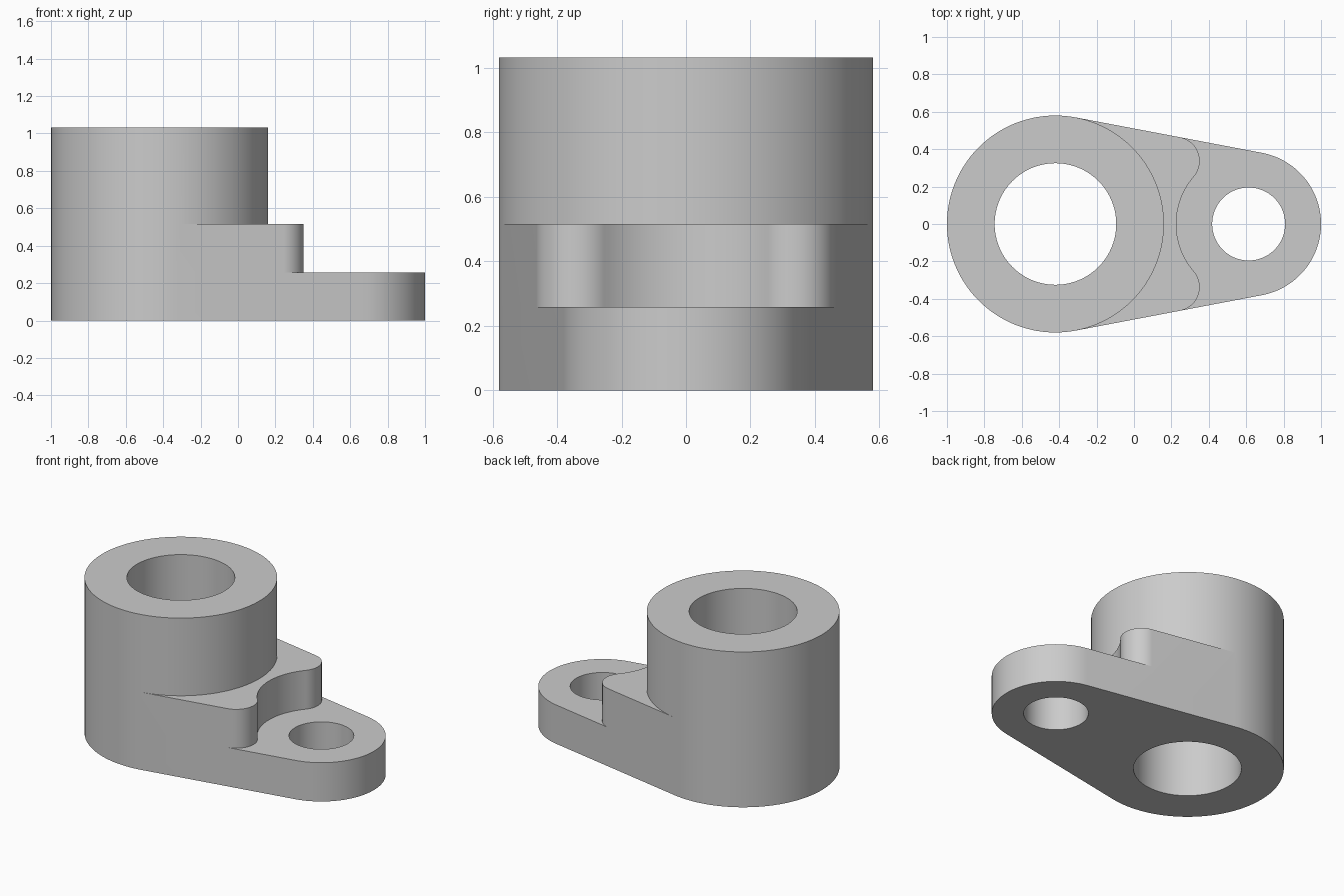
import bpy
import bmesh
from math import pi, acos, atan2, cos, sin, sqrt, ceil, radians
from mathutils import Vector

if "Cube" in bpy.data.objects:
    bpy.data.objects.remove(bpy.data.objects["Cube"], do_unlink=True)

# Main dimensions
BOSS_R, BOSS_BORE = 0.58, 0.325
EYE_R, EYE_BORE = 0.387, 0.195
BASE_Z, STEP_Z, BOSS_Z = 0.258, 0.516, 1.032
boss = Vector((-1 + BOSS_R, 0))
eye = Vector((1 - EYE_R, 0))
fillet_r = EYE_R / 3


def polar(a):
    return Vector((cos(a), sin(a)))


def arc(center, radius, a0, a1):
    n = max(4, ceil(abs(a1 - a0) / radians(3)))
    return [center + radius * polar(a0 + (a1 - a0) * i / n) for i in range(n + 1)]


def mirrored(points):
    return [Vector((p.x, -p.y)) for p in reversed(points)]


def circle(center, radius):
    return arc(center, radius, 0, 2 * pi)[:-1]


# Common tangent direction and the rounded corner of the middle step
tangent = acos((BOSS_R - EYE_R) / (eye.x - boss.x))
normal = polar(tangent)
along = Vector((normal.y, -normal.x))
corner = eye + normal * (EYE_R - fillet_r) - along * 2 * sqrt(EYE_R * fillet_r)
to_eye = eye - corner
end_angle = atan2(to_eye.y, to_eye.x)

# Outline pieces, all running counter-clockwise
boss_back = arc(boss, BOSS_R, tangent, 2 * pi - tangent)
boss_front = arc(boss, BOSS_R, -tangent, tangent)
eye_front = arc(eye, EYE_R, -tangent, tangent)
rounded = arc(corner, fillet_r, end_angle, tangent)
hollow = arc(eye, EYE_R, 2 * pi - (end_angle + pi), end_angle + pi)
step_edge = mirrored(rounded) + hollow[1:-1] + rounded

base_loop = boss_back + [step_edge[0]] + eye_front + [step_edge[-1]]
step_loop = boss_back + step_edge
boss_loop = boss_back + boss_front[1:-1]
boss_hole = circle(boss, BOSS_BORE)
eye_hole = circle(eye, EYE_BORE)

bm = bmesh.new()


def ring(points, z):
    return [bm.verts.new((p.x, p.y, z)) for p in points]


def wall(points, z0, z1):
    low, high = ring(points, z0), ring(points, z1)
    for i in range(len(points)):
        j = (i + 1) % len(points)
        bm.faces.new((low[i], low[j], high[j], high[i]))


def cap(loops, z):
    edges = []
    for loop in loops:
        v = ring(loop, z)
        edges += [bm.edges.new((v[i - 1], v[i])) for i in range(len(v))]
    bmesh.ops.triangle_fill(bm, use_beauty=True, edges=edges, normal=(0, 0, 1))


# Outer walls of the three tiers
wall(base_loop, 0, BASE_Z)
wall(step_loop, BASE_Z, STEP_Z)
wall(boss_loop, STEP_Z, BOSS_Z)

# Bores, divided at the tier heights
wall(boss_hole, 0, BOSS_Z)
wall(eye_hole, 0, BASE_Z)

# Underside, lower shelf, middle shelf and top rim
cap([base_loop, boss_hole, eye_hole], 0)
cap([eye_front + step_edge[::-1], eye_hole], BASE_Z)
cap([step_edge + boss_front[::-1]], STEP_Z)
cap([boss_loop, boss_hole], BOSS_Z)

bmesh.ops.remove_doubles(bm, verts=bm.verts, dist=0.00005)
bmesh.ops.recalc_face_normals(bm, faces=bm.faces)

mesh = bpy.data.meshes.new("lever_bracket")
bm.to_mesh(mesh)
bm.free()
bracket = bpy.data.objects.new("lever_bracket", mesh)
bpy.context.collection.objects.link(bracket)

# Plain grey metal
grey = bpy.data.materials.new("plain_grey")
grey.use_nodes = True
color = (0.6, 0.6, 0.6, 1)
grey.diffuse_color = color
grey.node_tree.nodes["Principled BSDF"].inputs["Base Color"].default_value = color
mesh.materials.append(grey)

bpy.ops.object.select_all(action="DESELECT")
bracket.select_set(True)
bpy.context.view_layer.objects.active = bracket
bpy.ops.object.shade_smooth_by_angle(angle=radians(30))
